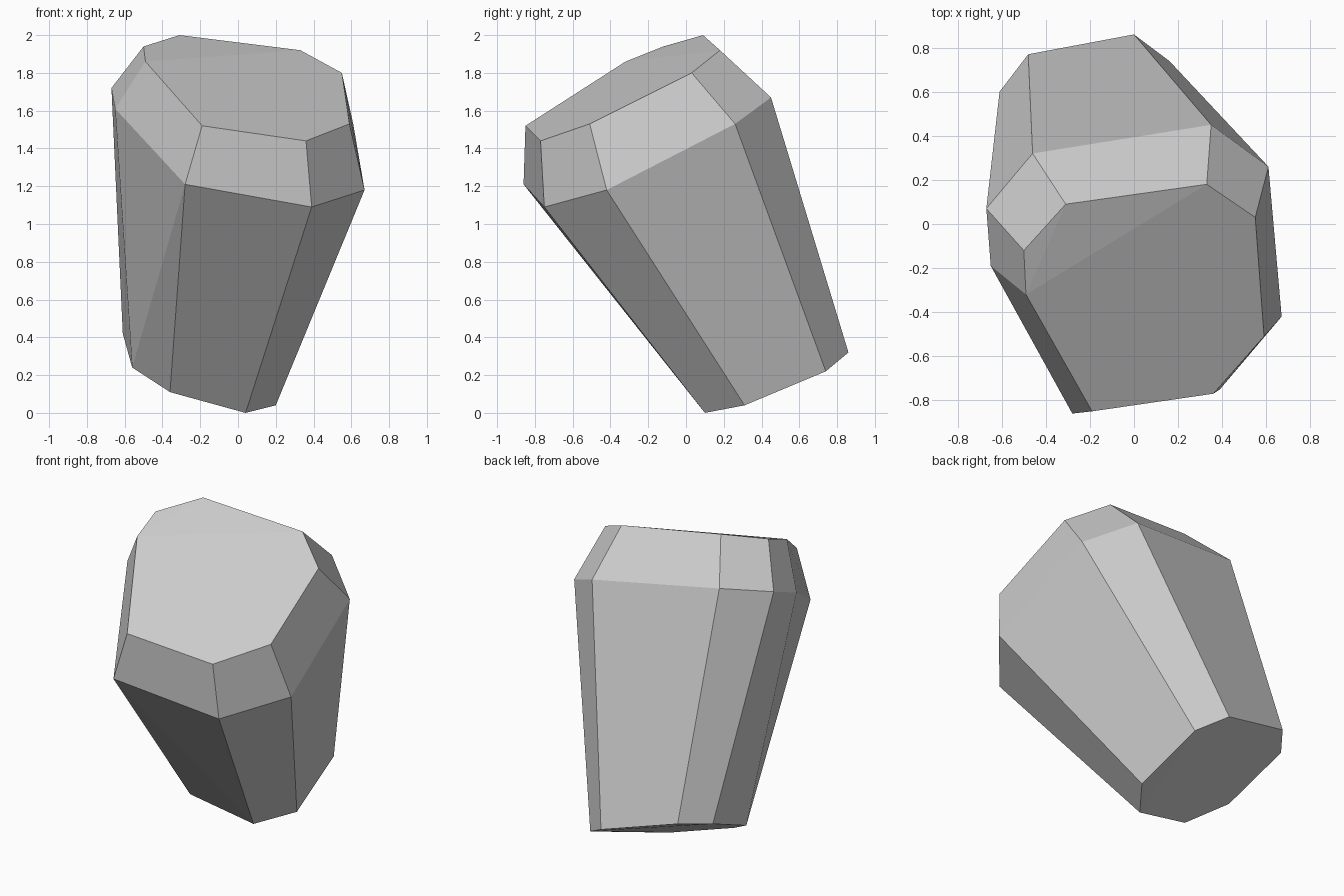
import bpy, bmesh
from math import radians
from mathutils import Vector

cube = bpy.data.objects.get("Cube")
if cube:
    bpy.data.objects.remove(cube, do_unlink=True)

# Plain stone grey
grey = bpy.data.materials.new("stone grey")
grey.use_nodes = True
colour = (0.6, 0.6, 0.6, 1.0)
grey.diffuse_color = colour
grey.node_tree.nodes["Principled BSDF"].inputs["Base Color"].default_value = colour

# Three tilted eight-sided rings, listed in the same order around the stone
top_ring = [(-.31, .09, 2), (.33, .18, 1.92), (.55, .03, 1.8), (.59, -.51, 1.53),
            (.36, -.77, 1.44), (-.19, -.85, 1.52), (-.49, -.32, 1.86), (-.5, -.12, 1.94)]
shoulder_ring = [(-.46, .32, 1.78), (.35, .45, 1.67), (.61, .26, 1.53), (.67, -.42, 1.18),
                 (.39, -.75, 1.09), (-.28, -.86, 1.21), (-.65, -.19, 1.61), (-.67, .07, 1.72)]
base_ring = [(-.48, .77, .45), (0, .86, .32), (.16, .74, .22), (.2, .31, .04),
             (.04, .1, 0), (-.36, .03, .11), (-.56, .19, .24), (-.61, .6, .42)]

# Faceted stone: the tight skin around the rings, with flat facets merged
bm = bmesh.new()
for point in top_ring + shoulder_ring + base_ring:
    bm.verts.new(Vector(point))
bmesh.ops.convex_hull(bm, input=bm.verts)
bmesh.ops.dissolve_limit(bm, angle_limit=radians(3), verts=bm.verts, edges=bm.edges)
bmesh.ops.recalc_face_normals(bm, faces=bm.faces)

mesh = bpy.data.meshes.new("faceted_stone")
bm.to_mesh(mesh)
bm.free()
mesh.materials.append(grey)
stone = bpy.data.objects.new("faceted_stone", mesh)
bpy.context.collection.objects.link(stone)
